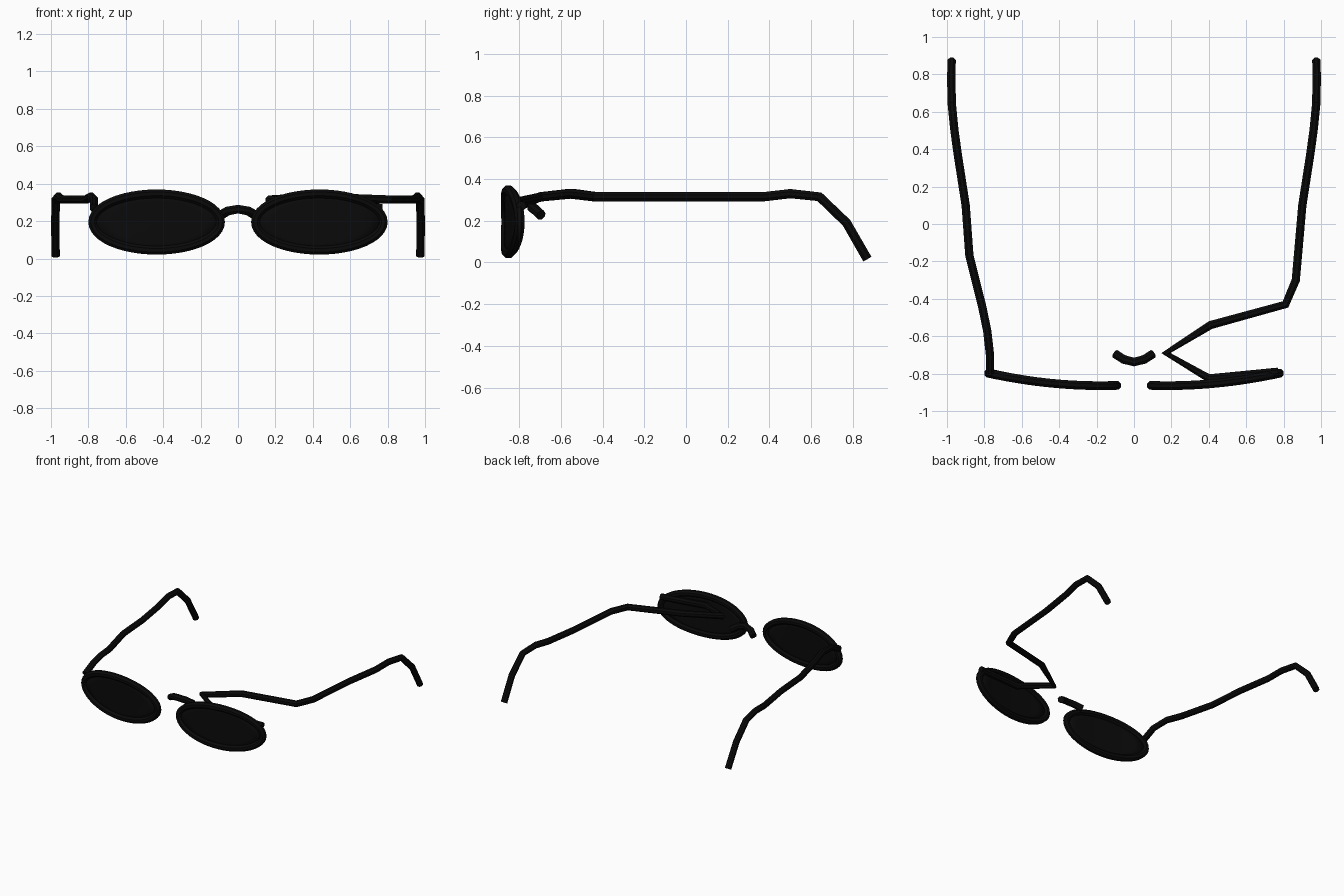
import bpy, bmesh, math
from mathutils import Vector

cube = bpy.data.objects.get("Cube")
if cube:
    bpy.data.objects.remove(cube, do_unlink=True)

black = bpy.data.materials.new("black")
black.use_nodes = True
tone = (0.003, 0.003, 0.003, 1)
black.diffuse_color = tone
black.node_tree.nodes["Principled BSDF"].inputs["Base Color"].default_value = tone


def finish(bm, name):
    bmesh.ops.recalc_face_normals(bm, faces=bm.faces)
    mesh = bpy.data.meshes.new(name)
    bm.to_mesh(mesh)
    bm.free()
    mesh.materials.append(black)
    obj = bpy.data.objects.new(name, mesh)
    bpy.context.collection.objects.link(obj)
    bpy.ops.object.select_all(action='DESELECT')
    obj.select_set(True)
    bpy.context.view_layer.objects.active = obj
    bpy.ops.object.shade_smooth_by_angle(angle=math.radians(35))
    return obj


def tube(name, points, radius, closed=False, sides=8):
    """Sweep a round section; each section faces the average direction."""
    pts = [Vector(p) for p in points]
    n = len(pts)
    bm = bmesh.new()
    rings = []
    for i, p in enumerate(pts):
        ahead = pts[(i + 1) % n] if closed or i < n - 1 else None
        behind = pts[i - 1] if closed or i > 0 else None
        t = Vector()
        if ahead:
            t += (ahead - p).normalized()
        if behind:
            t += (p - behind).normalized()
        t.normalize()
        # closed rims lie across y, open wires lie across z
        up = Vector((0, 1, 0)) if closed else Vector((0, 0, 1))
        side = t.cross(up).normalized()
        up = side.cross(t)
        angles = [math.tau * (k + 0.5) / sides for k in range(sides)]
        rings.append([bm.verts.new(p + radius * (side * math.cos(a) + up * math.sin(a)))
                      for a in angles])
    for i in range(n if closed else n - 1):
        a, b = rings[i], rings[(i + 1) % n]
        for k in range(sides):
            m = (k + 1) % sides
            bm.faces.new((a[k], a[m], b[m], b[k]))
    if not closed:
        bm.faces.new(rings[0])
        bm.faces.new(rings[-1])
    return finish(bm, name)


def lens_point(sign, scale, angle):
    """Point on the wrapped oval, scale 1 being the rim centre line."""
    dx = 0.342 * scale * math.cos(angle)
    u = dx / 0.365
    y = -0.852 + 0.035 * u + 0.025 * u * u
    return Vector((sign * (0.435 + dx), y, 0.195 + 0.151 * scale * math.sin(angle)))


def lens(name, sign, count=48):
    bm = bmesh.new()
    angles = [math.tau * k / count for k in range(count)]
    rings = [[bm.verts.new(lens_point(sign, s, a)) for a in angles]
             for s in (1, 0.75, 0.5, 0.25)]
    centre = bm.verts.new(lens_point(sign, 0, 0))
    for k in range(count):
        m = (k + 1) % count
        for a, b in zip(rings, rings[1:]):
            bm.faces.new((a[k], a[m], b[m], b[k]))
        bm.faces.new((rings[-1][k], rings[-1][m], centre))
    obj = finish(bm, name)
    mod = obj.modifiers.new("thickness", 'SOLIDIFY')
    mod.thickness = 0.015
    mod.offset = 0


# Lenses and their rims
for label, sign in (("left", 1), ("right", -1)):
    lens(label + "_lens", sign)
    tube(label + "_rim", [lens_point(sign, 1, math.tau * k / 48) for k in range(48)],
         0.025, closed=True)

# Bridge, set behind the lenses
tube("bridge", [(-0.1, -0.695, 0.227), (-0.055, -0.724, 0.254), (0, -0.738, 0.264),
                (0.055, -0.724, 0.254), (0.1, -0.695, 0.227)], 0.025)

# Rear part of the arms, down to the ear hook
rear = [(0.9, 0.1, 0.315), (0.942, 0.37, 0.315), (0.96, 0.5, 0.33),
        (0.974, 0.64, 0.315), (0.977, 0.77, 0.19), (0.975, 0.87, 0.016)]

# Right arm runs straight back from its hinge
right_front = [(0.77, -0.8, 0.27), (0.77, -0.7, 0.315), (0.785, -0.57, 0.33),
               (0.812, -0.44, 0.315), (0.88, -0.17, 0.315)]
tube("right_arm", [(-x, y, z) for x, y, z in right_front + rear], 0.024)

# Left arm is bent inward behind its lens
left_front = [(0.77, -0.79, 0.27), (0.4, -0.825, 0.285), (0.17, -0.69, 0.315),
              (0.41, -0.54, 0.33), (0.81, -0.43, 0.315), (0.865, -0.3, 0.315)]
tube("left_arm", left_front + rear, 0.024)
